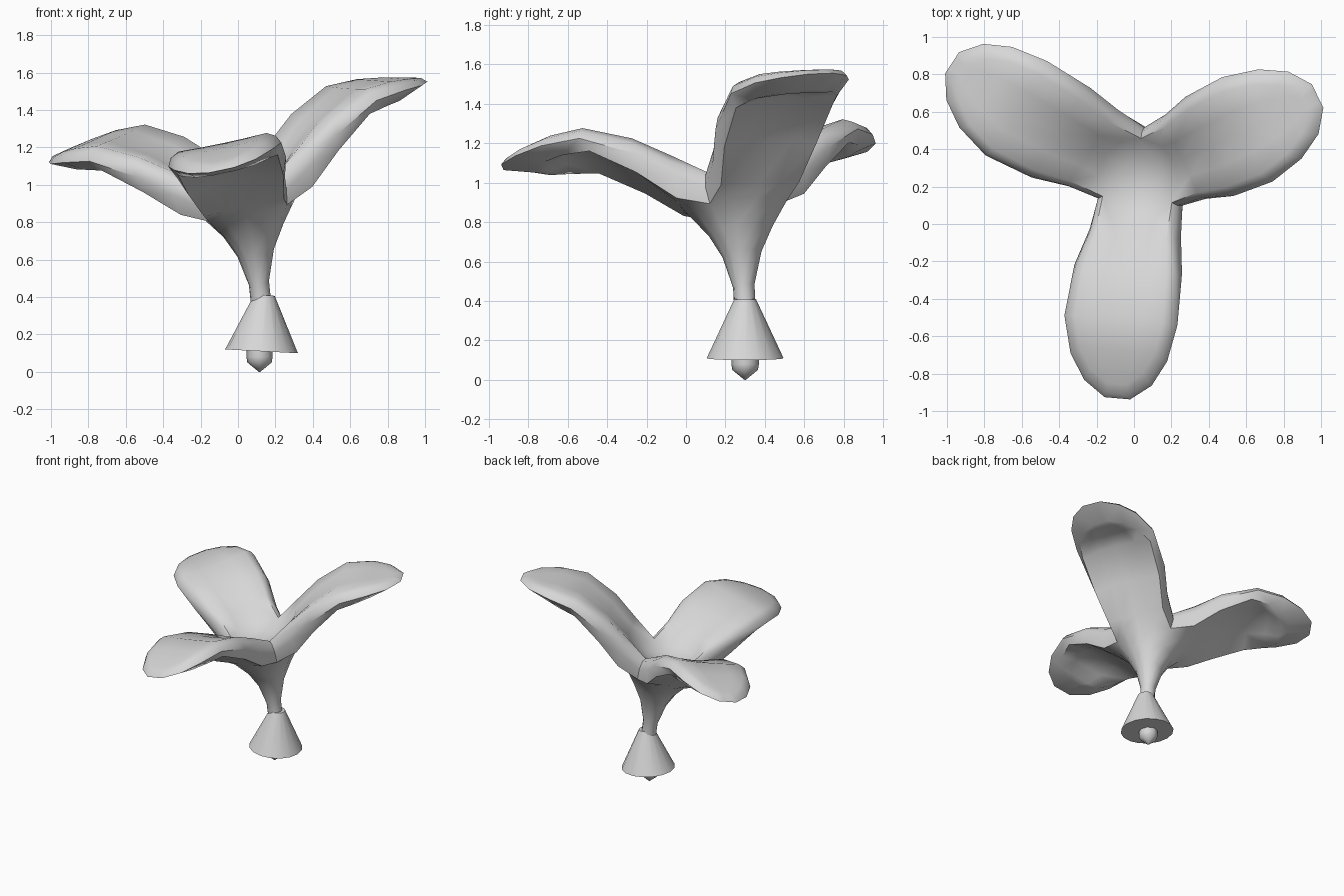
import bpy, bmesh, math
from mathutils import Vector, Matrix

if "Cube" in bpy.data.objects:
    bpy.data.objects.remove(bpy.data.objects["Cube"])

grey = bpy.data.materials.new("plain_grey")
grey.diffuse_color = (0.68, 0.68, 0.68, 1)
grey.use_nodes = True
grey.node_tree.nodes["Principled BSDF"].inputs["Base Color"].default_value = grey.diffuse_color


def finish(name, bm, matrix, angle):
    bmesh.ops.remove_doubles(bm, verts=bm.verts, dist=0.002)
    bmesh.ops.recalc_face_normals(bm, faces=bm.faces)
    bm.transform(matrix)
    me = bpy.data.meshes.new(name)
    bm.to_mesh(me)
    bm.free()
    me.materials.append(grey)
    ob = bpy.data.objects.new(name, me)
    bpy.context.collection.objects.link(ob)
    bpy.ops.object.select_all(action='DESELECT')
    ob.select_set(True)
    bpy.context.view_layer.objects.active = ob
    bpy.ops.object.shade_smooth_by_angle(angle=math.radians(angle))
    return ob


def lathe(name, profile, sides, matrix, angle):
    bm = bmesh.new()
    rings = [[bm.verts.new((r * math.cos(2 * math.pi * i / sides),
                            r * math.sin(2 * math.pi * i / sides), z))
              for i in range(sides)] for r, z in profile]
    for a, b in zip(rings, rings[1:]):
        for i in range(sides):
            j = (i + 1) % sides
            bm.faces.new((a[i], a[j], b[j], b[i]))
    bm.faces.new(rings[0])
    bm.faces.new(rings[-1])
    return finish(name, bm, matrix, angle)


# flower: three equal petals on a trumpet stem, built as sectors of 120 degrees
US = (-1, -0.5, 0, 0.5, 1)
HUB_TOP = [(0.0, 0.58), (0.12, 0.60), (0.22, 0.65)]           # radius, height
STEM = [(0.055, 0.0), (0.055, 0.09), (0.10, 0.25), (0.165, 0.37), (0.25, 0.485)]
# distance out, half width, top height, bottom height
PETAL = [(0.29, 0.25, 0.77, 0.54), (0.47, 0.295, 0.88, 0.695),
         (0.73, 0.31, 0.97, 0.84), (0.93, 0.265, 0.965, 0.85),
         (1.07, 0.185, 0.945, 0.845), (1.155, 0.07, 0.93, 0.845)]


def polar(r, h):
    return [(r * math.cos(u * math.pi / 3), r * math.sin(u * math.pi / 3), h) for u in US]


def grid(bm, rows, rot):
    vs = [[bm.verts.new(rot @ Vector(p)) for p in row] for row in rows]
    for a, b in zip(vs, vs[1:]):
        for i in range(len(a) - 1):
            bm.faces.new((a[i], a[i + 1], b[i + 1], b[i]))


def strip(r, w, h, pull, inset, lift=0.0):
    """One cross row of a petal; pull shortens it towards the tip."""
    r -= pull * max(0, r - 0.6)
    return [(r, u * w * inset, h + lift * (1 - u * u)) for u in US]


bm = bmesh.new()
for azimuth in (-94, 25.5, 146):
    rot = Matrix.Rotation(math.radians(azimuth), 3, 'Z')
    top = [polar(r, h) for r, h in HUB_TOP]
    bottom = [polar(r, h) for r, h in STEM]
    shoulder, rim = [polar(0.252, 0.635)], [polar(0.268, 0.57)]
    for r, w, zt, zb in PETAL:
        dish = 0.04 * max(0, 1 - (r - 0.29) / 0.5)
        hollow = {0.47: 0.03, 0.73: 0.05, 0.93: 0.04}.get(r, 0)
        top.append(strip(r, w, zt, 0.15, 0.78, -dish))
        shoulder.append(strip(r, w, zt - 0.18 * (zt - zb), 0.05, 0.93))
        rim.append(strip(r, w, zb + 0.5 * (zt - zb), 0, 1))
        bottom.append(strip(r, w, zb, 0.3, 0.88, hollow))
    grid(bm, top, rot)
    grid(bm, bottom, rot)
    # rounded edge band on both sides and round the tip
    layers = (top[2:], shoulder, rim, bottom[4:])
    for e in (0, 4):
        grid(bm, [[row[e] for row in rows] for rows in zip(*layers)], rot)
    grid(bm, [rows[-1] for rows in layers], rot)
# sector gaps differ slightly, so weld the seams
bmesh.ops.remove_doubles(bm, verts=bm.verts, dist=0.01)
# bend the foot of the stem back over the base
for v in bm.verts:
    if v.co.z < 0.4:
        v.co -= Vector((0.045, 0.035, 0)) * (1 - v.co.z / 0.4)
tilt = Vector((0, 0, 1)).rotation_difference(Vector((-0.225, -0.145, 1))).to_matrix().to_4x4()
finish("flower", bm, Matrix.Translation((0.165, 0.332, 0.40)) @ tilt, 50)

# base cone and small bulb under it
lean = Matrix.Translation((0.12, 0.30, 0)) @ Matrix.Rotation(math.radians(3), 4, 'Y')
lathe("base_cone", [(0.195, 0.11), (0.055, 0.41)], 16, lean, 40)
lathe("base_bulb", [(0.004, 0.0), (0.065, 0.05), (0.07, 0.08), (0.068, 0.13)], 8,
      Matrix.Translation((0.115, 0.30, 0)), 50)
